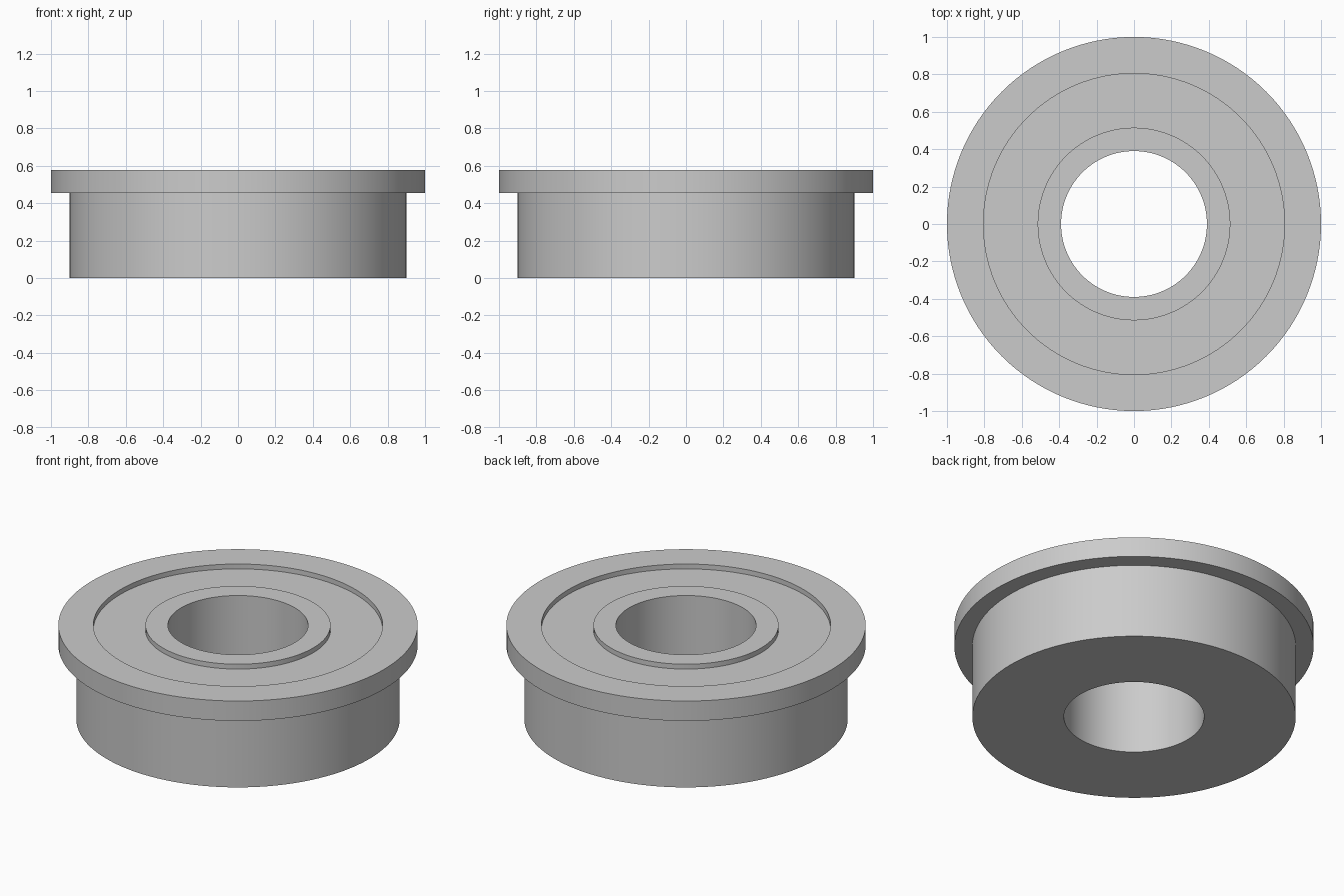
import bpy
import bmesh
from math import tau, radians
from mathutils import Vector

SEGMENTS = 128

cube = bpy.data.objects.get("Cube")
if cube:
    bpy.data.objects.remove(cube, do_unlink=True)

# Plain grey metal
steel = bpy.data.materials.new("steel_grey")
steel.use_nodes = True
colour = (0.6, 0.6, 0.6, 1)
steel.diffuse_color = colour
steel.node_tree.nodes["Principled BSDF"].inputs["Base Color"].default_value = colour

# Main radii and heights
bore, inner_ring, outer_ring, body, flange = 0.39, 0.515, 0.805, 0.9, 1.0
flange_bottom, groove, top = 0.455, 0.547, 0.577


def lathe(name, profile, material):
    """Revolve a closed (radius, height) profile about z."""
    bm = bmesh.new()
    verts = [bm.verts.new((r, 0, z)) for r, z in profile]
    edges = [bm.edges.new((a, b)) for a, b in zip(verts, verts[1:] + verts[:1])]
    bmesh.ops.spin(bm, geom=verts + edges, cent=Vector(), axis=Vector((0, 0, 1)),
                   angle=tau, steps=SEGMENTS, use_duplicate=False)
    bmesh.ops.remove_doubles(bm, verts=bm.verts[:], dist=0.0001)
    bmesh.ops.recalc_face_normals(bm, faces=bm.faces[:])
    mesh = bpy.data.meshes.new(name)
    bm.to_mesh(mesh)
    bm.free()
    mesh.materials.append(material)
    obj = bpy.data.objects.new(name, mesh)
    bpy.context.collection.objects.link(obj)
    return obj


# Flanged bearing body: bore, inner ring, recessed face, outer ring, flange
bearing = lathe("flanged_bearing_body", [
    (bore, 0), (body, 0),
    (body, flange_bottom), (flange, flange_bottom),
    (flange, top), (outer_ring, top),
    (outer_ring, groove), (inner_ring, groove),
    (inner_ring, top), (bore, top),
], steel)

# Smooth walls with sharp rims
bpy.ops.object.select_all(action="DESELECT")
bearing.select_set(True)
bpy.context.view_layer.objects.active = bearing
bpy.ops.object.shade_smooth_by_angle(angle=radians(30))
